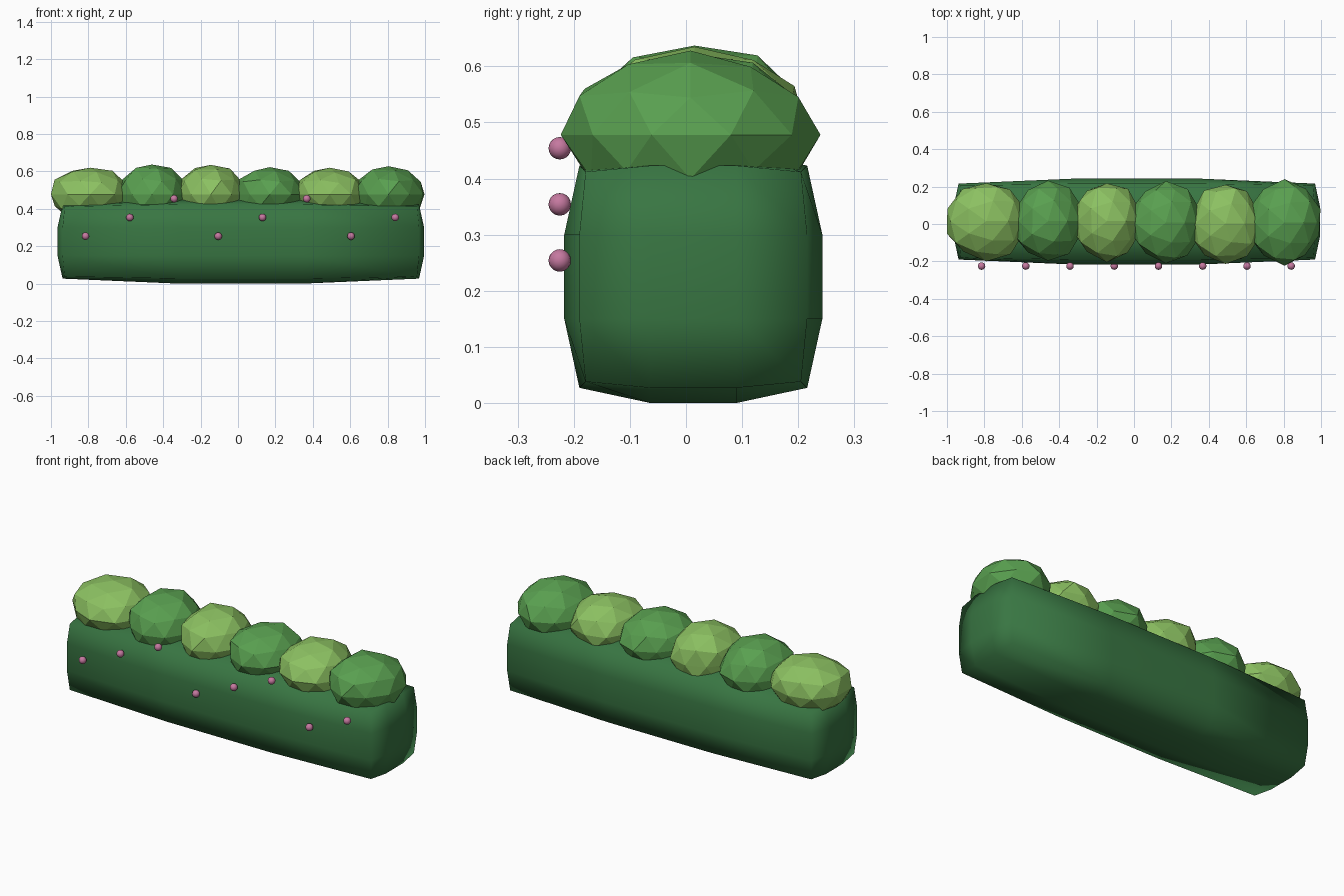
import bpy, bmesh, random
from mathutils import Vector

if "Cube" in bpy.data.objects:
    bpy.data.objects.remove(bpy.data.objects["Cube"])

random.seed(4)


def material(name, rgb):
    m = bpy.data.materials.new(name)
    m.diffuse_color = (*rgb, 1)
    m.use_nodes = True
    m.node_tree.nodes["Principled BSDF"].inputs["Base Color"].default_value = m.diffuse_color
    return m


def finish(bm, name, mat, smooth):
    me = bpy.data.meshes.new(name)
    for f in bm.faces:
        f.smooth = smooth
    bm.to_mesh(me)
    bm.free()
    me.materials.append(mat)
    ob = bpy.data.objects.new(name, me)
    bpy.context.collection.objects.link(ob)
    return ob


hedge_green = material("hedge_green", (0.04, 0.18, 0.055))
leaf_light = material("leaf_light", (0.26, 0.53, 0.12))
leaf_dark = material("leaf_dark", (0.10, 0.35, 0.08))
pink = material("blossom_pink", (0.56, 0.19, 0.35))

# Hedge body: 3x3x3 box with edges and corners drawn in
half = Vector((0.98, 0.23, 0.225))
bm = bmesh.new()
bmesh.ops.create_cube(bm, size=2)
bmesh.ops.subdivide_edges(bm, edges=bm.edges[:], cuts=2, use_grid_fill=True)
for v in bm.verts:
    extreme = [abs(c) > 0.99 for c in v.co]
    pull = (0, 0, 0.027, 0.038)[sum(extreme)]
    for i in range(3):
        size = half[i] - (pull if extreme[i] else 0)
        v.co[i] *= size
    v.co += Vector((0.015, 0.013, 0.225))
finish(bm, "hedge_body", hedge_green, True)

# Leaf clumps along the top: centre x, centre y, radii, crown height
clumps = [
    (-0.79, 0.015, 0.215, 0.21, 0.62),
    (-0.46, 0.015, 0.19, 0.215, 0.637),
    (-0.145, 0.015, 0.19, 0.21, 0.635),
    (0.17, 0.008, 0.19, 0.213, 0.623),
    (0.49, 0.003, 0.19, 0.21, 0.62),
    (0.805, 0.008, 0.195, 0.225, 0.628),
]
for i, (x, y, rx, ry, top) in enumerate(clumps):
    bm = bmesh.new()
    bmesh.ops.create_icosphere(bm, subdivisions=2, radius=1)
    for v in bm.verts:
        k = 1 if abs(v.co.z) > 0.99 else random.uniform(0.95, 1.05)
        v.co = Vector((x + v.co.x * rx * k, y + v.co.y * ry * k,
                       0.478 + v.co.z * (top - 0.478) * k))
        v.co.x = max(-1, min(0.997, v.co.x))
    finish(bm, f"leaf_clump_{i + 1}", leaf_dark if i % 2 else leaf_light, False)

# Blossoms on the front in rising groups of three
for i in range(8):
    bm = bmesh.new()
    bmesh.ops.create_uvsphere(bm, u_segments=16, v_segments=10, radius=0.02)
    bmesh.ops.translate(bm, verts=bm.verts[:],
                        vec=(-0.815 + 0.2365 * i, -0.225, 0.254 + 0.1 * (i % 3)))
    finish(bm, f"blossom_{i + 1}", pink, True)
